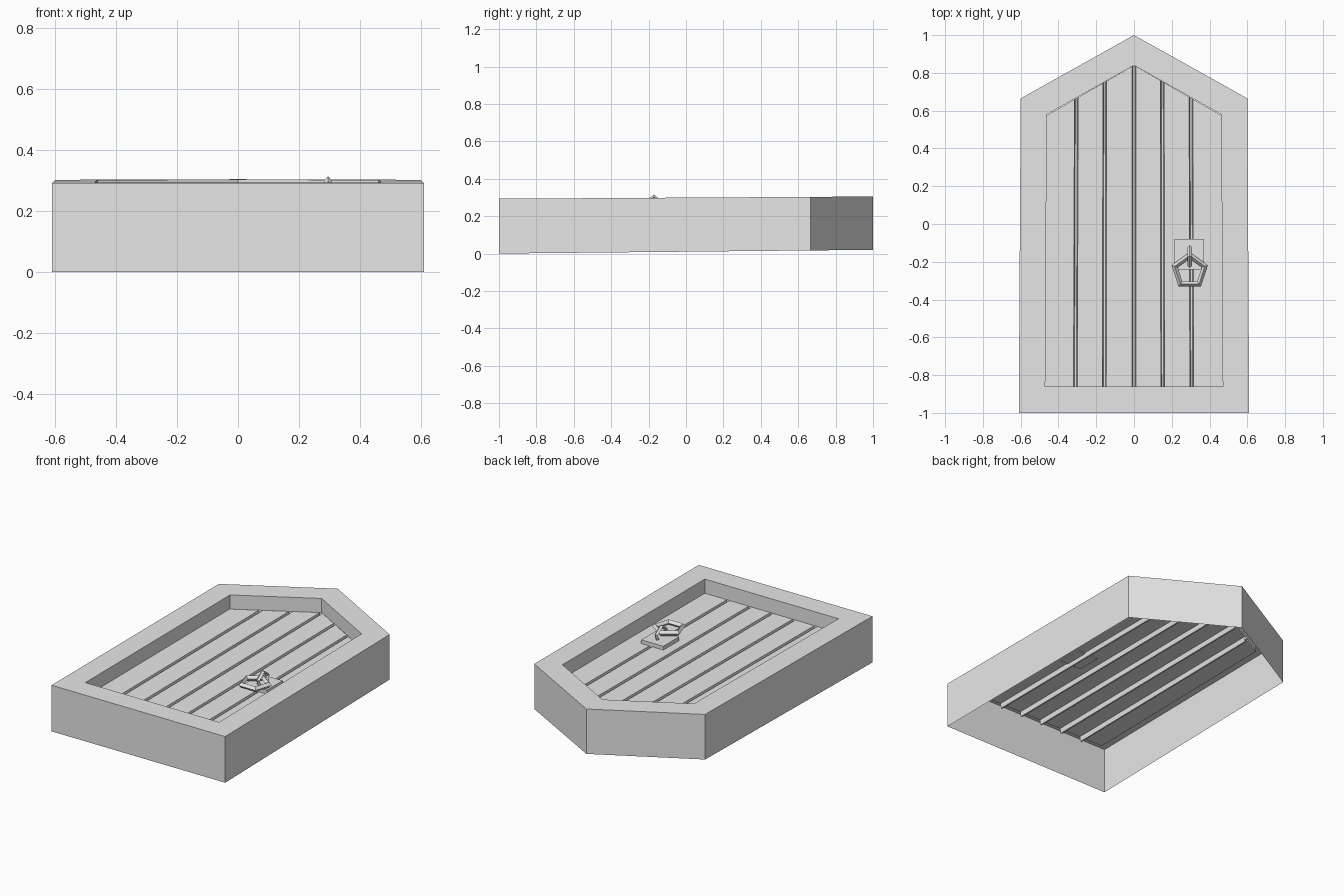
import bpy
import bmesh
from math import pi

cube = bpy.data.objects.get("Cube")
if cube:
    bpy.data.objects.remove(cube, do_unlink=True)

grey = bpy.data.materials.new("plain_grey")
grey.use_nodes = True
grey.diffuse_color = (0.8, 0.8, 0.8, 1)
grey.node_tree.nodes["Principled BSDF"].inputs["Base Color"].default_value = (0.8, 0.8, 0.8, 1)


def finish(name, bm):
    mesh = bpy.data.meshes.new(name)
    bm.to_mesh(mesh)
    bm.free()
    mesh.materials.append(grey)
    obj = bpy.data.objects.new(name, mesh)
    bpy.context.collection.objects.link(obj)
    return obj


def bridge(bm, rows, closed):
    """Join neighbouring rows of points with quads."""
    grid = [[bm.verts.new(p) for p in row] for row in rows]
    n = len(grid[0])
    for a, b in zip(grid, grid[1:]):
        for i in range(n if closed else n - 1):
            j = (i + 1) % n
            bm.faces.new((a[i], a[j], b[j], b[i]))


def level(points, z, slope):
    """Place an outline at a height that rises slightly to the back."""
    return [(x, y, z + slope * (y + 1)) for x, y in points]


# Arched frame: open below, with a flat rim and a recessed inner wall
outer = [(-0.61, -1), (0.61, -1), (0.6, 0.665), (0, 1), (-0.6, 0.665)]
inner = [(-0.47, -0.86), (0.47, -0.86), (0.462, 0.58), (0, 0.84), (-0.462, 0.58)]
bm = bmesh.new()
bridge(bm, [level(outer, 0, 0.01), level(outer, 0.293, 0.006),
            level(inner, 0.293, 0.006), level(inner, 0.203, 0.006)], True)
finish("door_frame", bm)

# Plank panel: one sheet with narrow grooves pressed into it
profile = [(-0.47, 0)]
for gap in (-0.31, -0.157, 0, 0.152, 0.306):
    profile += [(gap - 0.01, 0), (gap - 0.005, -0.03),
                (gap + 0.005, -0.03), (gap + 0.01, 0)]
profile.append((0.47, 0))
front, back = [], []
for x, drop in profile:
    y = 0.84 - 0.5628 * abs(x)
    front.append((x, -0.86, 0.204 + drop))
    back.append((x * 0.985, y, 0.214 + drop))
bm = bmesh.new()
bridge(bm, [front, back], False)
finish("plank_panel", bm)

# Knocker plate
bm = bmesh.new()
bmesh.ops.create_cube(bm, size=1)
plate = finish("knocker_plate", bm)
plate.scale = (0.155, 0.16, 0.03)
plate.location = (0.293, -0.16, 0.218)


# Five-sided knocker ring and the upright loop that holds it
def five_sided_ring(name, location, rotation, major, minor):
    bpy.ops.mesh.primitive_torus_add(
        major_segments=5, minor_segments=4, major_radius=major,
        minor_radius=minor, location=location, rotation=rotation)
    obj = bpy.context.object
    obj.name = name
    obj.data.materials.clear()
    obj.data.materials.append(grey)


five_sided_ring("knocker_ring", (0.295, -0.25, 0.262), (0, 0, pi / 2), 0.084, 0.017)
five_sided_ring("knocker_loop", (0.295, -0.172, 0.252), (0, -pi / 2, 0), 0.051, 0.012)
